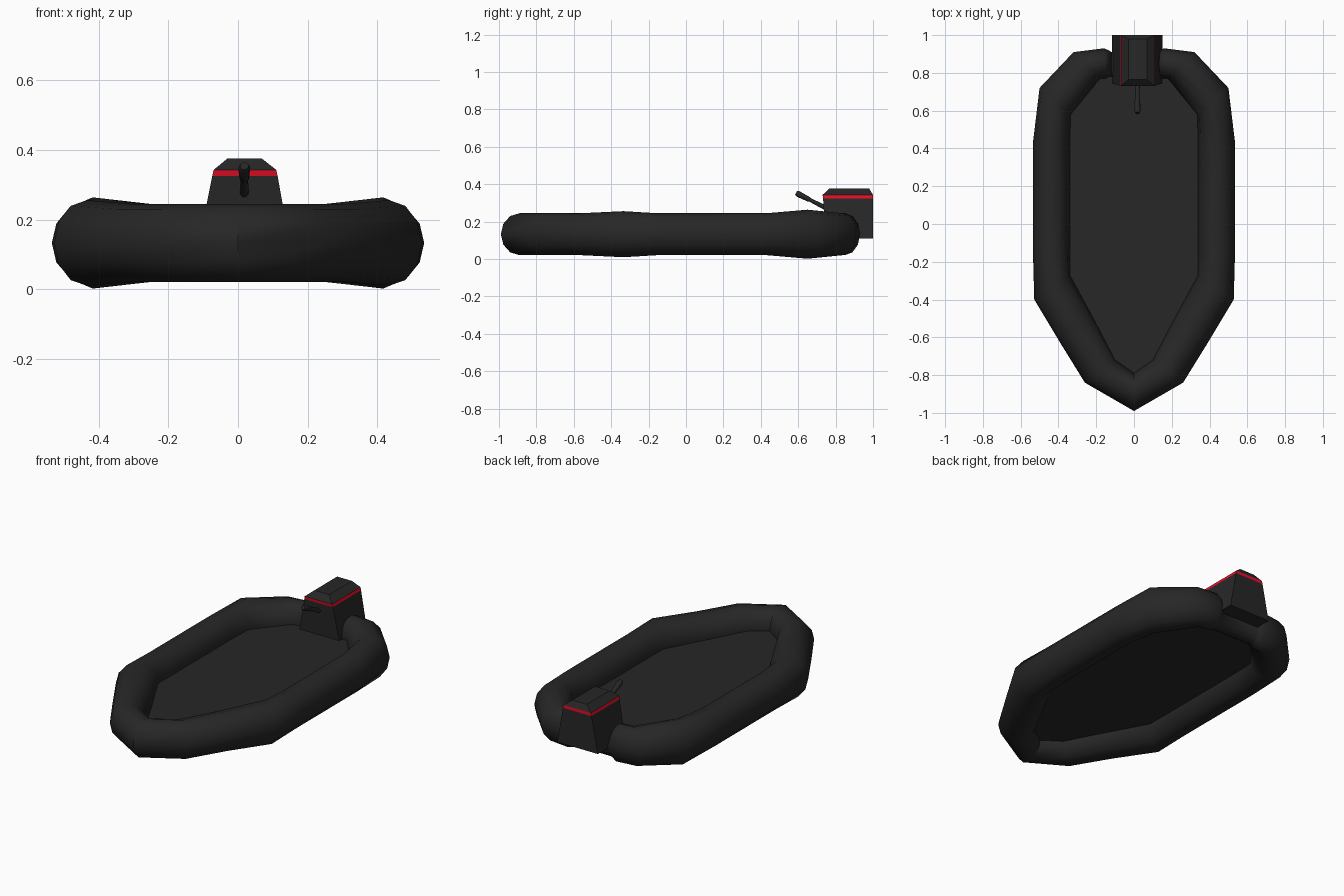
import bpy, bmesh, math
from mathutils import Vector

if "Cube" in bpy.data.objects:
    bpy.data.objects.remove(bpy.data.objects["Cube"])


def material(name, rgb):
    m = bpy.data.materials.new(name)
    m.diffuse_color = (*rgb, 1)
    m.use_nodes = True
    m.node_tree.nodes["Principled BSDF"].inputs["Base Color"].default_value = m.diffuse_color
    return m


RUBBER = material("black_rubber", (0.02, 0.02, 0.02))
RED = material("red_trim", (0.75, 0.005, 0.02))


def finish(bm, name, mat, smooth=None):
    bmesh.ops.recalc_face_normals(bm, faces=bm.faces)
    me = bpy.data.meshes.new(name)
    bm.to_mesh(me)
    bm.free()
    me.materials.append(mat)
    ob = bpy.data.objects.new(name, me)
    bpy.context.collection.objects.link(ob)
    if smooth:
        bpy.ops.object.select_all(action='DESELECT')
        bpy.context.view_layer.objects.active = ob
        ob.select_set(True)
        bpy.ops.object.shade_smooth_by_angle(angle=math.radians(smooth))
    return ob


def loft(bm, rings, closed=False, caps=True):
    vs = [[bm.verts.new(p) for p in r] for r in rings]
    n = len(vs[0])
    for k in range(len(vs) if closed else len(vs) - 1):
        a, b = vs[k], vs[(k + 1) % len(vs)]
        for i in range(n):
            bm.faces.new((a[i], a[(i + 1) % n], b[(i + 1) % n], b[i]))
    if caps and not closed:
        bm.faces.new(vs[0])
        bm.faces.new(vs[-1])


# Inflatable tube: half outline of (outer xy, inner xy, half height), bow to stern
half = [((0, -0.99), (0, -0.79), 0.112),
        ((0.26, -0.84), (0.10, -0.72), 0.112),
        ((0.39, -0.63), (0.215, -0.50), 0.112),
        ((0.528, -0.40), (0.34, -0.27), 0.123),
        ((0.535, -0.15), (0.34, -0.15), 0.112),
        ((0.535, 0.43), (0.34, 0.43), 0.112),
        ((0.50, 0.72), (0.335, 0.58), 0.131),
        ((0.32, 0.91), (0.18, 0.77), 0.112),
        ((0.16, 0.93), (0.15, 0.77), 0.112),
        ((0.135, 0.92), (0.135, 0.78), 0.095)]
ZC = 0.133


def ring(o, i, h, top=1.0, n=12):
    o, i = Vector((*o, 0)), Vector((*i, 0))
    c, d = (o + i) / 2, (o - i) / 2
    pts = []
    for k in range(n):
        a = 2 * math.pi * k / n
        p = c + d * math.cos(a)
        s = math.sin(a) * h
        p.z = ZC + (s * top if s > 0 else s)
        pts.append(p)
    return pts


def flip(p):
    return (-p[0], p[1])


# The tube drops to a low saddle where the motor sits
right = [ring(o, i, h) for o, i, h in half]
right.append(ring((0.12, 0.91), (0.12, 0.78), 0.095, 0.1))
left = [[Vector((-p.x, p.y, p.z)) for p in r] for r in right[1:]][::-1]
bm = bmesh.new()
loft(bm, right + left, closed=True)
finish(bm, "inflatable_tube", RUBBER, 50)

# Floor panel tucked into the middle of the tube
bm = bmesh.new()
edge = [i for o, i, h in half[:8]]
edge = [(x * 1.04, y * 1.02) for x, y in edge]
edge += [flip(p) for p in edge[1:]][::-1]
loft(bm, [[(x, y, z) for x, y in edge] for z in (0.11, 0.13)])
finish(bm, "floor", RUBBER)


# Outboard motor: tapered body, red band and bevelled lid
def rect(x0, x1, y0, y1, z):
    return [(x0, y0, z), (x1, y0, z), (x1, y1, z), (x0, y1, z)]


base = rect(-0.117, 0.152, 0.745, 1.0, 0.11)
low = rect(-0.074, 0.114, 0.733, 1.0, 0.325)
high = rect(-0.07, 0.11, 0.73, 1.0, 0.343)
lid = rect(-0.03, 0.068, 0.765, 0.98, 0.376)
for name, a, b, mat in (("motor_body", base, low, RUBBER),
                        ("motor_band", low, high, RED),
                        ("motor_lid", high, lid, RUBBER)):
    bm = bmesh.new()
    loft(bm, [a, b])
    finish(bm, name, mat)


# Tiller handle: thin rod and thicker grip along one line
def rod(name, start, end, profile):
    start, end = Vector(start), Vector(end)
    d = (end - start).normalized()
    u = Vector((1, 0, 0))
    v = d.cross(u)
    bm = bmesh.new()
    loft(bm, [[start.lerp(end, t) + r * (u * math.cos(a) + v * math.sin(a))
               for a in (math.tau * k / 10 for k in range(10))]
              for t, r in profile])
    finish(bm, name, RUBBER, 40)


rod("tiller_rod", (0.018, 0.77, 0.262), (0.018, 0.64, 0.328), [(0, 0.014), (1, 0.01)])
rod("tiller_grip", (0.018, 0.665, 0.315), (0.018, 0.588, 0.354),
    [(0, 0.01), (0.12, 0.014), (0.85, 0.017), (1, 0.012)])
